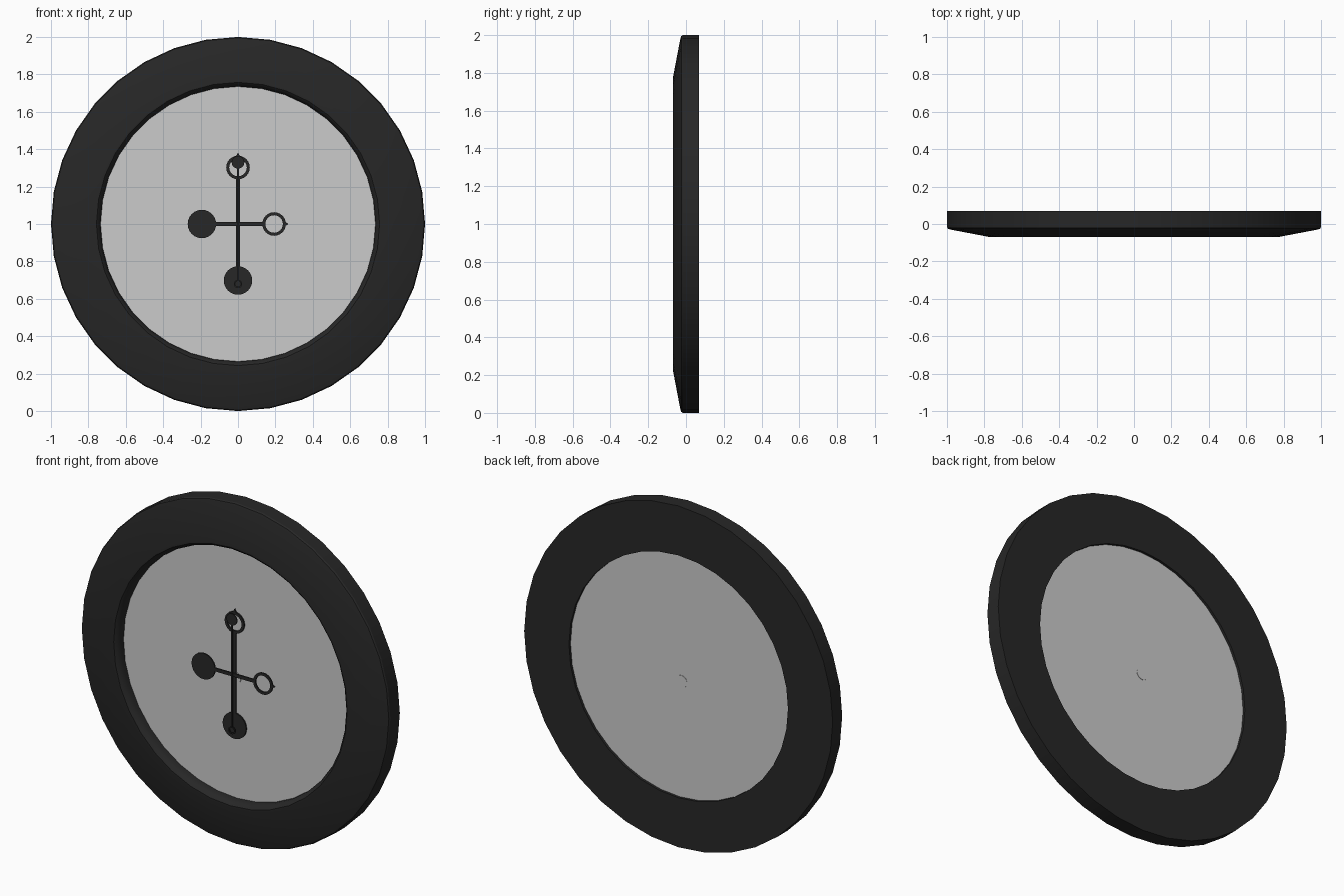
import bpy, bmesh, math

cube = bpy.data.objects.get("Cube")
if cube:
    bpy.data.objects.remove(cube, do_unlink=True)


def material(name, value):
    m = bpy.data.materials.new(name)
    m.use_nodes = True
    colour = (value, value, value, 1)
    m.diffuse_color = colour
    m.node_tree.nodes["Principled BSDF"].inputs["Base Color"].default_value = colour
    return m


black = material("soft black", 0.02)
grey = material("pale grey", 0.6)


def finish(name, bm, mat):
    bmesh.ops.recalc_face_normals(bm, faces=bm.faces)
    me = bpy.data.meshes.new(name)
    bm.to_mesh(me)
    bm.free()
    me.materials.append(mat)
    me.shade_smooth()
    me.set_sharp_from_angle(angle=math.radians(30))
    ob = bpy.data.objects.new(name, me)
    bpy.context.collection.objects.link(ob)
    return ob


def lathe(name, profile, mat, x=0, z=1, steps=36, hollow=True):
    """Turn a (radius, y) profile about the y direction; capped if not hollow."""
    bm = bmesh.new()
    rings = []
    for r, y in profile:
        angles = [math.tau * i / steps for i in range(steps)]
        rings.append([bm.verts.new((x + r * math.sin(a), y, z + r * math.cos(a)))
                      for a in angles])
    pairs = list(zip(rings, rings[1:]))
    if hollow:
        pairs.append((rings[-1], rings[0]))
    else:
        bm.faces.new(rings[0])
        bm.faces.new(rings[-1])
    for a, b in pairs:
        for i in range(steps):
            j = (i + 1) % steps
            bm.faces.new((a[i], a[j], b[j], b[i]))
    return finish(name, bm, mat)


def disc(name, r, front, back, mat, x=0, z=1, steps=24):
    return lathe(name, [(r, front), (r, back)], mat, x, z, steps, False)


def hoop(name, outer, inner, front, back, x, z):
    profile = [(outer, front), (outer, back), (inner, back), (inner, front)]
    return lathe(name, profile, black, x, z, 24)


def plate(name, outline, front, back):
    """Extrude an (x, z) outline in depth."""
    bm = bmesh.new()
    face = bm.faces.new([bm.verts.new((x, front, z)) for x, z in outline])
    out = bmesh.ops.extrude_face_region(bm, geom=[face])["geom"]
    moved = [v for v in out if isinstance(v, bmesh.types.BMVert)]
    bmesh.ops.translate(bm, verts=moved, vec=(0, back - front, 0))
    return finish(name, bm, black)


def hand(name, length, tip, y, upright):
    """Hand with a round counterweight, a bar, an open hoop and a pointed tip."""
    front, back = y - 0.004, y + 0.004

    def place(along, across):
        return (across, 1 + along) if upright else (along, 1 + across)

    x, z = place(-length, 0)
    disc(name + "_counterweight", 0.076, front, back, black, x, z)
    x, z = place(length, 0)
    hoop(name + "_hoop", 0.063, 0.047, front, back, x, z)
    w = 0.01
    end = length - 0.055
    plate(name + "_bar", [place(-length, -w), place(end, -w),
                          place(end, w), place(-length, w)], front, back)
    base = length + 0.055
    plate(name + "_tip", [place(base, -0.014), place(tip, 0), place(base, 0.014)],
          front, back)


# Case: sloping front face, thin rounded shoulder, flat back
lathe("case_ring", [(0.71, 0.07), (1.0, 0.07), (1.0, -0.017), (0.995, -0.025),
                    (0.98, -0.03), (0.77, -0.07), (0.757, -0.07),
                    (0.745, -0.06), (0.735, -0.035), (0.735, 0.0), (0.71, 0.03)], black)

# Dial and the axle through it
disc("dial", 0.737, -0.01, 0.055, grey, steps=36)
disc("axle", 0.036, -0.014, 0.057, grey, x=-0.01, z=0.968)

# Hands
hand("minute_hand", 0.302, 0.382, -0.03, True)
hand("hour_hand", 0.193, 0.27, -0.042, False)

# Second hand: thin bar, solid spot at the top, small loop at the tail
plate("second_hand_bar", [(-0.005, 0.7), (0.005, 0.7), (0.005, 1.33), (-0.005, 1.33)],
      -0.058, -0.054)
disc("second_hand_spot", 0.034, -0.059, -0.053, black, z=1.33)
hoop("second_hand_loop", 0.022, 0.015, -0.059, -0.053, 0, 0.68)
